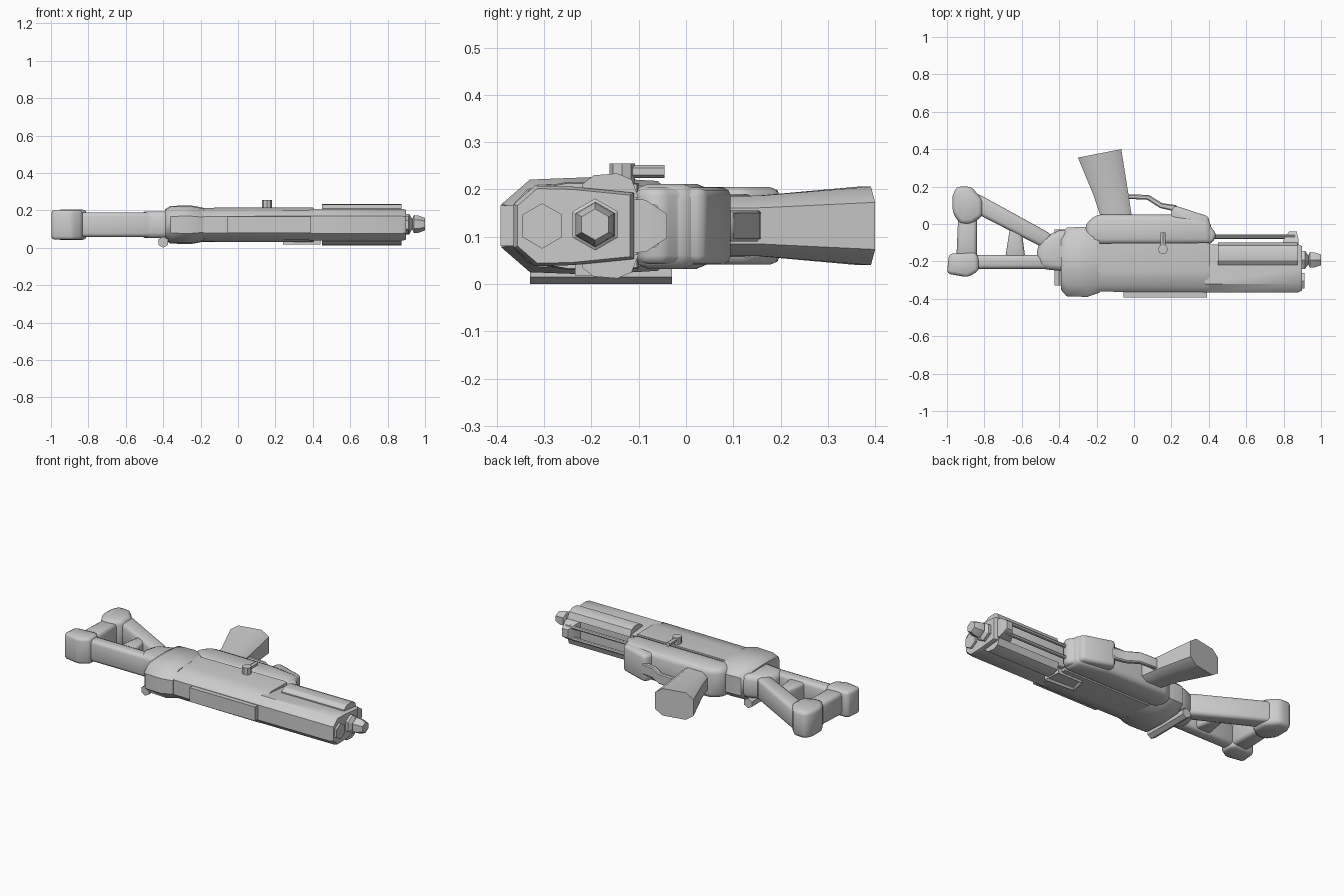
import bpy, bmesh, math
from mathutils import Vector

if "Cube" in bpy.data.objects:
    bpy.data.objects.remove(bpy.data.objects["Cube"])

ZC = 0.123  # mid plane of the model

grey = bpy.data.materials.new("plain_grey")
grey.use_nodes = True
grey.diffuse_color = (0.6, 0.6, 0.6, 1)
grey.node_tree.nodes["Principled BSDF"].inputs["Base Color"].default_value = (0.6, 0.6, 0.6, 1)


def finish(name, bm, bevel=0.0, segs=1, angle=40):
    bmesh.ops.recalc_face_normals(bm, faces=bm.faces[:])
    if bevel:
        edges = [e for e in bm.edges if e.calc_face_angle(0) > math.radians(30)]
        bmesh.ops.bevel(bm, geom=edges, offset=bevel, segments=segs, profile=0.5,
                        affect='EDGES', clamp_overlap=True)
        bmesh.ops.recalc_face_normals(bm, faces=bm.faces[:])
    me = bpy.data.meshes.new(name)
    bm.to_mesh(me)
    bm.free()
    me.materials.append(grey)
    me.shade_smooth()
    me.set_sharp_from_angle(angle=math.radians(angle))
    ob = bpy.data.objects.new(name, me)
    bpy.context.collection.objects.link(ob)
    return ob


def loft(name, rings, **kw):
    """Skin a list of equal-length rings and cap both ends."""
    bm = bmesh.new()
    vs = [[bm.verts.new(p) for p in ring] for ring in rings]
    n = len(vs[0])
    for a, b in zip(vs, vs[1:]):
        for i in range(n):
            j = (i + 1) % n
            bm.faces.new((a[i], a[j], b[j], b[i]))
    bm.faces.new(vs[0])
    bm.faces.new(vs[-1])
    return finish(name, bm, **kw)


def slab(name, outline, z0, z1, **kw):
    """Extrude an xy outline between two heights."""
    return loft(name, [[(x, y, z) for x, y in outline] for z in (z0, z1)], **kw)


def mirrored(half):
    """Close a (y, half height) profile about the mid plane."""
    return [(y, ZC + h) for y, h in half] + [(y, ZC - h) for y, h in reversed(half)]


def along_x(name, half, stations, **kw):
    """Sweep a mirrored profile along x; stations are (x, scale)."""
    prof = mirrored(half)
    cy = (max(p[0] for p in prof) + min(p[0] for p in prof)) / 2
    rings = [[(x, cy + (y - cy) * s, ZC + (z - ZC) * s) for y, z in prof] for x, s in stations]
    return loft(name, rings, **kw)


def turned(name, start, axis, rings, sides=6, **kw):
    """Polygonal turned part; rings are (distance along axis, radius)."""
    axis = Vector(axis).normalized()
    up = Vector((0, 0, 1)) if abs(axis.z) < 0.9 else Vector((1, 0, 0))
    side = axis.cross(up)
    start = Vector(start)
    pts = []
    for d, r in rings:
        pts.append([start + axis * d + r * (up * math.cos(k * math.tau / sides)
                    + side * math.sin(k * math.tau / sides)) for k in range(sides)])
    return loft(name, pts, **kw)


# Receiver and fore-end
along_x("receiver", [(-0.365, 0.046), (-0.335, 0.078), (-0.25, 0.093), (-0.10, 0.091)],
        [(-0.30, 0.96), (-0.1, 0.98), (0.39, 1.0), (0.405, 0.97)])
along_x("fore_end", [(-0.365, 0.046), (-0.32, 0.085), (-0.24, 0.083), (-0.11, 0.070)],
        [(0.38, 1.0), (0.88, 1.0), (0.898, 0.93)])

# Collar joining receiver and stock
along_x("collar", [(-0.39, 0.046), (-0.33, 0.098), (-0.20, 0.103), (-0.06, 0.095), (-0.015, 0.055)],
        [(-0.39, 0.80), (-0.36, 0.98), (-0.25, 1.0), (-0.185, 0.88)], angle=45)

# Lower housing with the swollen front
slab("lower_housing", [(-0.26, -0.11), (-0.26, 0.0), (-0.20, 0.052), (0.20, 0.05), (0.41, 0.02),
                       (0.42, -0.11)], 0.032, 0.212, bevel=0.03, segs=2, angle=50)
slab("front_grip", [(0.19, -0.08), (0.20, 0.07), (0.215, 0.10), (0.40, 0.04), (0.405, -0.01),
                    (0.44, -0.05), (0.43, -0.09), (0.40, -0.11)],
     0.042, 0.204, bevel=0.025, segs=2, angle=50)

# Side plate on the front flank
slab("side_plate", [(-0.055, -0.392), (0.39, -0.392), (0.39, -0.33), (-0.055, -0.33)], 0.08, 0.166)

# Rails on both flat sides of the fore-end
for name, s in (("upper_rail", 1), ("lower_rail", -1)):
    prof = [(-0.22, 0.06), (-0.22, 0.088), (-0.195, 0.107), (-0.145, 0.111), (-0.115, 0.098), (-0.10, 0.06)]
    loft(name, [[(x, y, ZC + s * h) for y, h in prof] for x in (0.45, 0.875)], angle=30)

# Muzzle and end cap
turned("muzzle", (0.87, -0.192, ZC + 0.003), (1, 0, 0),
       [(0, 0.055), (0.045, 0.055), (0.062, 0.027), (0.07, 0.048), (0.095, 0.046), (0.13, 0.033)],
       angle=30)
turned("end_cap", (0.87, -0.304, ZC), (1, 0, 0), [(0, 0.048), (0.041, 0.048)], angle=30)

# Under-rods and their front block
for i, z in enumerate((ZC - 0.035, ZC + 0.035)):
    turned(f"guide_rod_{i + 1}", (0.42, -0.068, z), (1, 0, 0), [(0, 0.011), (0.44, 0.011)], sides=8)
loft("rod_block", [[(x, y, z) for x, z in ((x0, ZC - h), (x1, ZC - h), (x1, ZC + h), (x0, ZC + h))]
                   for y, x0, x1, h in ((-0.13, 0.79, 0.88, 0.058), (-0.085, 0.80, 0.88, 0.055),
                                        (-0.04, 0.83, 0.87, 0.025))])

# Bolt handle on the upper side
turned("bolt_stem", (0.155, -0.135, 0.19), (0, 0, 1), [(0, 0.027), (0.065, 0.027)], sides=8)
turned("bolt_handle", (0.155, -0.14, 0.238), (0, 1, 0), [(0, 0.014), (0.095, 0.014)])

# Port frame sunk into the lower side
bm = bmesh.new()
corners = [(0.24, -0.225), (0.44, -0.235), (0.43, -0.13), (0.26, -0.13)]
low = [bm.verts.new((x, y, 0.018)) for x, y in corners]
high = [bm.verts.new((x, y, 0.06)) for x, y in corners]
for i in range(4):
    j = (i + 1) % 4
    bm.faces.new((low[i], low[j], high[j], high[i]))
bm.faces.new(high)
port = bm.faces.new(low)
bmesh.ops.recalc_face_normals(bm, faces=bm.faces[:])
bmesh.ops.inset_region(bm, faces=[port], thickness=0.018)
for v in port.verts:
    v.co.z += 0.012
finish("port_frame", bm)

# Pistol grip, flaring towards its end
rings = []
for (x0, y0), (x1, y1), h in (((-0.175, 0.03), (-0.01, 0.03), 0.062),
                              ((-0.215, 0.15), (-0.03, 0.16), 0.064),
                              ((-0.30, 0.355), (-0.068, 0.40), 0.083)):
    section = [(0, -0.6), (0.2, -1), (0.8, -1), (1, -0.6), (1, 0.6), (0.8, 1), (0.2, 1), (0, 0.6)]
    rings.append([(x0 + (x1 - x0) * t, y0 + (y1 - y0) * t, ZC + h * k) for t, k in section])
loft("pistol_grip", rings, angle=50)

# Trigger guard
slab("trigger_guard", [(-0.06, 0.16), (0.08, 0.155), (0.15, 0.112), (0.23, 0.10), (0.23, 0.065),
                       (0.14, 0.085), (0.07, 0.13), (-0.06, 0.135)], 0.09, 0.156, bevel=0.006)

# Skeleton stock
stock = {
    "stock_neck": ([(-0.34, -0.025), (-0.40, -0.035), (-0.50, -0.075), (-0.525, -0.17), (-0.50, -0.24),
                    (-0.40, -0.25), (-0.34, -0.26)], 0.072, 0.03),
    "upper_strut": ([(-0.84, 0.165), (-0.44, -0.055), (-0.46, -0.14), (-0.84, 0.055)], 0.066, 0.02),
    "lower_strut": ([(-0.86, -0.165), (-0.44, -0.165), (-0.44, -0.24), (-0.86, -0.24)], 0.066, 0.02),
    "cross_brace": ([(-0.66, 0.0), (-0.60, -0.04), (-0.58, -0.19), (-0.69, -0.19)], 0.055, 0.015),
    "butt_bar": ([(-0.94, 0.04), (-0.84, 0.04), (-0.84, -0.19), (-0.95, -0.19)], 0.068, 0.02),
    "heel_pad": ([(-0.95, 0.20), (-0.87, 0.20), (-0.81, 0.13), (-0.81, 0.04), (-0.87, 0.0), (-0.93, 0.0),
                  (-0.97, 0.06), (-0.97, 0.15)], 0.082, 0.022),
    "toe_pad": ([(-0.99, -0.16), (-0.85, -0.15), (-0.83, -0.18), (-0.83, -0.25), (-0.89, -0.285),
                 (-1.0, -0.265)], 0.08, 0.018),
}
for name, (outline, h, b) in stock.items():
    slab(name, outline, ZC - h, ZC + h, bevel=b, segs=2, angle=50)

# Cross pin under the stock neck
turned("cross_pin", (-0.40, -0.33, 0.03), (0, 1, 0), [(0, 0.03), (0.30, 0.03)], angle=30)
